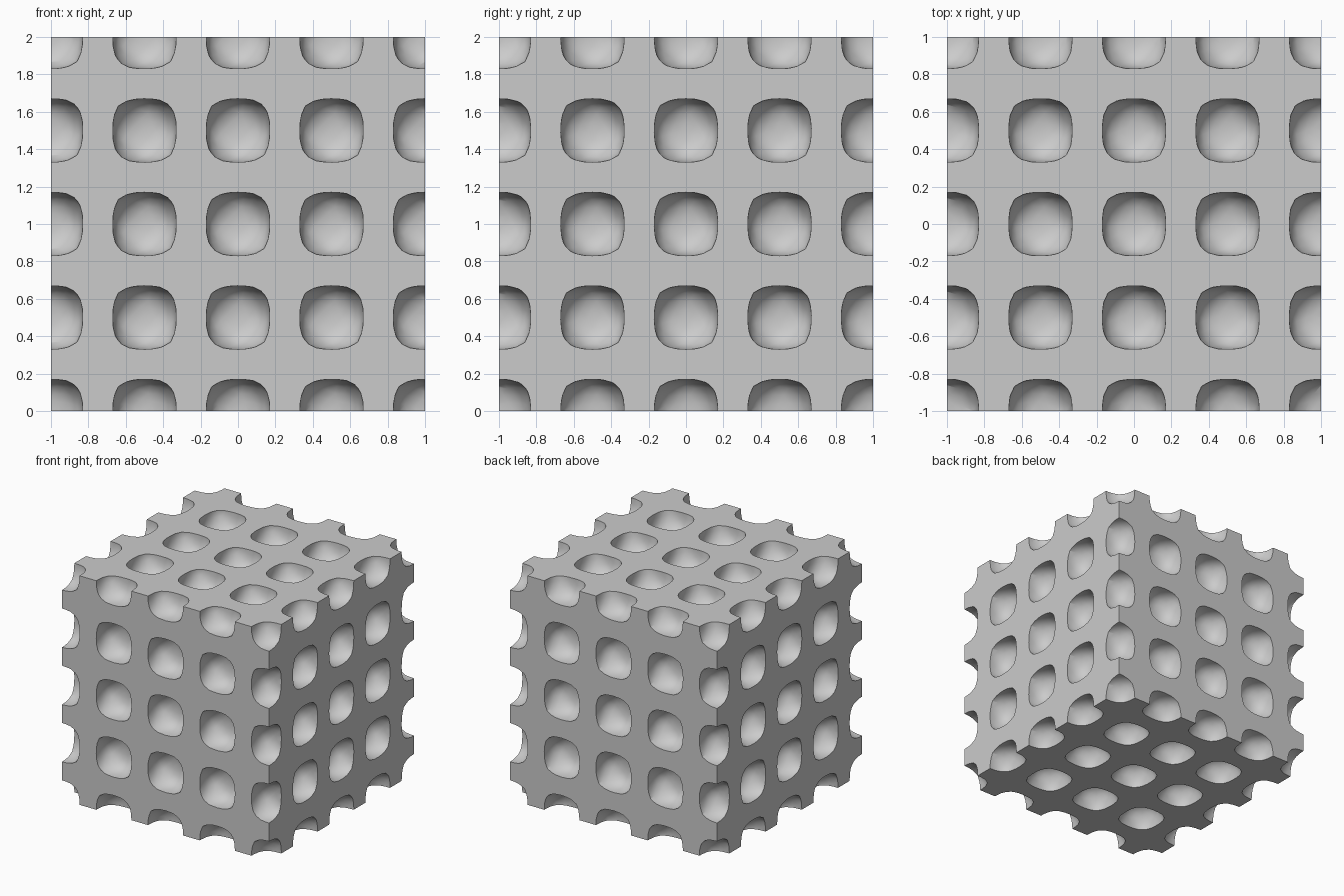
import bpy
import bmesh
from math import cos, pi
from mathutils import Matrix, Vector

PITCH = 0.5      # spacing of the pores
LEVEL = 2.25     # size of the pores

default = bpy.data.objects.get("Cube")
if default:
    bpy.data.objects.remove(default, do_unlink=True)


def field(p):
    """Periodic cubic field whose level set is a rounded, squarish pore."""
    a, b, c = (cos(2 * pi * v / PITCH) for v in p)
    return 3 * (a + b + c) + 4 * a * b * c


def pore_radius(direction):
    low, high = 0.0, 0.25
    for _ in range(24):
        mid = (low + high) / 2
        if field(direction * mid) > LEVEL:
            low = mid
        else:
            high = mid
    return low


def add_object(name, bm):
    mesh = bpy.data.meshes.new(name)
    bm.to_mesh(mesh)
    bm.free()
    obj = bpy.data.objects.new(name, mesh)
    bpy.context.collection.objects.link(obj)
    return obj


# One pore, shaped by the field
pore_bm = bmesh.new()
bmesh.ops.create_icosphere(pore_bm, subdivisions=3, radius=1,
                           matrix=Matrix.Rotation(0.4, 4, Vector((1, 2, 3))))
for v in pore_bm.verts:
    d = v.co.normalized()
    v.co = d * pore_radius(d)
pore = add_object("pore_cutter", pore_bm)

# Repeat the pore over a cubic lattice
for axis in range(3):
    array = pore.modifiers.new("lattice", 'ARRAY')
    array.count = 5
    array.use_relative_offset = False
    array.use_constant_offset = True
    array.constant_offset_displace = [PITCH if i == axis else 0 for i in range(3)]
pore.location = (-1, -1, 0)
pore.hide_render = True

# Solid block with the pores cut out
block_bm = bmesh.new()
bmesh.ops.create_cube(block_bm, size=2, matrix=Matrix.Translation((0, 0, 1)))
block = add_object("porous_block", block_bm)

grey = bpy.data.materials.new("plain_grey")
grey.use_nodes = True
colour = (0.6, 0.6, 0.6, 1)
grey.diffuse_color = colour
grey.node_tree.nodes["Principled BSDF"].inputs["Base Color"].default_value = colour
block.data.materials.append(grey)
pore.data.materials.append(grey)

cut = block.modifiers.new("pores", 'BOOLEAN')
cut.operation = 'DIFFERENCE'
cut.solver = 'MANIFOLD'
cut.object = pore

bpy.ops.object.select_all(action='DESELECT')
block.select_set(True)
bpy.context.view_layer.objects.active = block
bpy.ops.object.modifier_apply(modifier=cut.name)
bpy.data.objects.remove(pore, do_unlink=True)
bpy.ops.object.shade_smooth_by_angle(angle=pi / 6)
